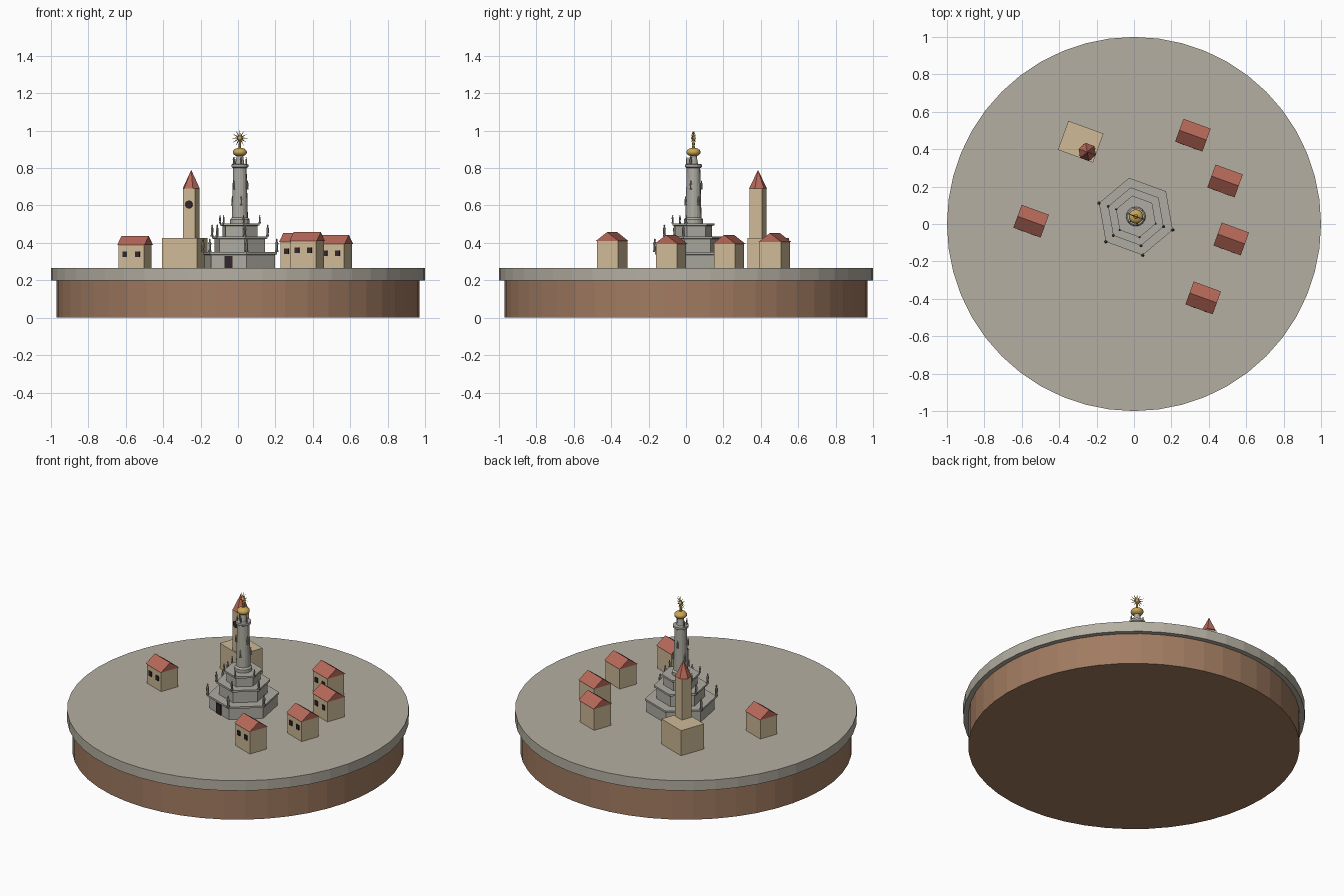
import bpy, bmesh
from math import sin, cos, pi, radians
from mathutils import Matrix, Vector

cube = bpy.data.objects.get("Cube")
if cube:
    bpy.data.objects.remove(cube, do_unlink=True)

TURN = radians(-20)          # the whole town is turned by this angle
GROUND = 0.265


def material(name, rgb):
    m = bpy.data.materials.new(name)
    m.use_nodes = True
    m.diffuse_color = (*rgb, 1)
    m.node_tree.nodes["Principled BSDF"].inputs["Base Color"].default_value = (*rgb, 1)
    return m


PAVING = material("paving grey", (0.46, 0.43, 0.36))
EARTH = material("earth brown", (0.36, 0.20, 0.12))
STONE = material("monument stone", (0.42, 0.41, 0.36))
STATUE = material("statue stone", (0.30, 0.29, 0.26))
WALL = material("plaster tan", (0.62, 0.49, 0.31))
ROOF = material("roof red", (0.47, 0.14, 0.10))
DARK = material("opening dark", (0.03, 0.02, 0.025))
GOLD = material("gold", (0.60, 0.38, 0.09))


def finish(name, bm, mat, place=None, smooth=False):
    bmesh.ops.recalc_face_normals(bm, faces=bm.faces)
    me = bpy.data.meshes.new(name)
    bm.to_mesh(me)
    bm.free()
    me.materials.append(mat)
    for p in me.polygons:
        p.use_smooth = smooth
    ob = bpy.data.objects.new(name, me)
    bpy.context.collection.objects.link(ob)
    ob.matrix_world = place or Matrix()
    return ob


def site(x, y, z=0.0):
    """Turned local frame at a spot in the town."""
    return Matrix.Translation((x, y, z)) @ Matrix.Rotation(TURN, 4, "Z")


def lathe(name, profile, sides, mat, place=None, smooth=False):
    """Turn a list of (radius, height) into a closed solid."""
    bm = bmesh.new()
    rings = []
    for r, z in profile:
        n = sides if r > 0 else 1
        rings.append([bm.verts.new((r * cos(2 * pi * k / sides), r * sin(2 * pi * k / sides), z))
                      for k in range(n)])
    for a, b in zip(rings, rings[1:]):
        for k in range(sides):
            j = (k + 1) % sides
            quad = [a[k % len(a)], a[j % len(a)], b[j % len(b)], b[k % len(b)]]
            bm.faces.new(list(dict.fromkeys(quad)))
    for ring in (rings[0], rings[-1]):
        if len(ring) > 2:
            bm.faces.new(ring)
    return finish(name, bm, mat, place, smooth)


def box(name, size, centre, mat, place):
    bm = bmesh.new()
    bmesh.ops.create_cube(bm, size=1)
    for v in bm.verts:
        v.co = Vector(a * b for a, b in zip(v.co, size)) + Vector(centre)
    return finish(name, bm, mat, place)


def gable_roof(name, w, d, h, z, mat, place):
    bm = bmesh.new()
    ends = [[bm.verts.new((x, y, z + dz)) for y, dz in ((-d / 2, 0), (d / 2, 0), (0, h))]
            for x in (-w / 2, w / 2)]
    for e in ends:
        bm.faces.new(e)
    for i in range(3):
        j = (i + 1) % 3
        bm.faces.new((ends[0][i], ends[0][j], ends[1][j], ends[1][i]))
    return finish(name, bm, mat, place)


# Round island
lathe("earth_base", [(0.97, 0), (0.97, 0.2)], 48, EARTH)
lathe("paved_ground", [(1, 0.2), (1, GROUND)], 48, PAVING)

# Houses: x, y, wall height
houses = [(-0.55, 0.015, 0.125), (0.315, 0.475, 0.14), (0.487, 0.23, 0.13),
          (0.52, -0.08, 0.13), (0.37, -0.395, 0.145)]
for i, (x, y, h) in enumerate(houses, 1):
    spot = site(x, y, GROUND)
    box(f"house_walls_{i}", (0.145, 0.12, h), (0, 0, h / 2), WALL, spot)
    gable_roof(f"house_roof_{i}", 0.155, 0.13, 0.048, h, ROOF, spot)
    for side, sx in (("right", -1), ("left", 1)):
        box(f"house_window_{side}_{i}", (0.026, 0.009, 0.03),
            (sx * 0.036, -0.0615, h - 0.05), DARK, spot)

# Church with a bell tower
church = site(-0.285, 0.44, GROUND)
box("church_nave", (0.2, 0.165, 0.162), (0, 0, 0.081), WALL, church)
tower = site(-0.25, 0.385, GROUND)
box("church_tower", (0.07, 0.07, 0.425), (0, 0, 0.2125), WALL, tower)
lathe("church_spire", [(0.049, 0.425), (0, 0.525)], 6, ROOF, tower)
lathe("church_clock", [(0.021, 0), (0.021, 0.008)], 16, DARK,
      tower @ Matrix.Translation((0, -0.034, 0.34)) @ Matrix.Rotation(pi / 2, 4, "X"))

# Stepped hexagonal monument
CENTRE = (0.01, 0.04)
monument = site(*CENTRE)
tiers = [("lower", 0.20, 0.21, GROUND, 0.35, 0.075), ("middle", 0.143, 0.158, 0.35, 0.435, 0.065),
         ("upper", 0.10, 0.113, 0.435, 0.505, 0.045)]


def statue(name, r, angle, z, h):
    w = 0.13 * h
    lathe(name, [(w, 0), (w, h * 0.12), (w * 0.7, h * 0.15), (w * 0.9, h * 0.65), (w * 0.35, h * 0.77),
                 (w * 0.6, h * 0.88), (0, h)], 6, STATUE,
          monument @ Matrix.Translation((r * cos(angle), r * sin(angle), z)))


for name, wall_r, cap_r, z0, z1, h in tiers:
    lathe(f"{name}_tier", [(wall_r, z0), (wall_r, z1 - 0.014), (cap_r, z1 - 0.012), (cap_r, z1)],
          6, STONE, monument)
    for k in range(4):
        statue(f"{name}_statue_{k + 1}", cap_r, pi + k * pi / 3, z1, h)

# Door on the front face of the lower tier
box("monument_door", (0.045, 0.009, 0.065), (0, -0.175, GROUND + 0.0325), DARK,
    monument @ Matrix.Rotation(radians(0), 4, "Z"))

# Column with capital and small figures
lathe("column", [(0.052, 0.505), (0.052, 0.525), (0.043, 0.535), (0.036, 0.80), (0.046, 0.806),
                 (0.046, 0.82), (0.024, 0.822), (0.017, 0.868)], 16, STONE, monument)
for k in range(6):
    statue(f"column_figure_{k + 1}", 0.043, pi + k * pi / 3, 0.60 + 0.085 * (k % 2), 0.05)
for k in range(4):
    statue(f"capital_figure_{k + 1}", 0.036, pi + k * pi / 3, 0.82, 0.04)

# Gilded orb and sunburst
bm = bmesh.new()
bmesh.ops.create_uvsphere(bm, u_segments=16, v_segments=10, radius=0.038)
bmesh.ops.scale(bm, vec=(1, 1, 0.62), verts=bm.verts)
finish("gold_orb", bm, GOLD, site(*CENTRE, 0.885), smooth=True)
lathe("gold_stem", [(0.008, 0.90), (0.005, 0.96)], 8, GOLD, monument)
star = site(*CENTRE, 0.96)
bm = bmesh.new()
bmesh.ops.create_uvsphere(bm, u_segments=10, v_segments=6, radius=0.013)
finish("gold_star_core", bm, GOLD, star, smooth=True)
for k in range(12):
    lathe(f"gold_ray_{k + 1}", [(0.0045, 0.005), (0, 0.047)], 4, GOLD,
          star @ Matrix.Rotation(k * pi / 6, 4, "Y"))
